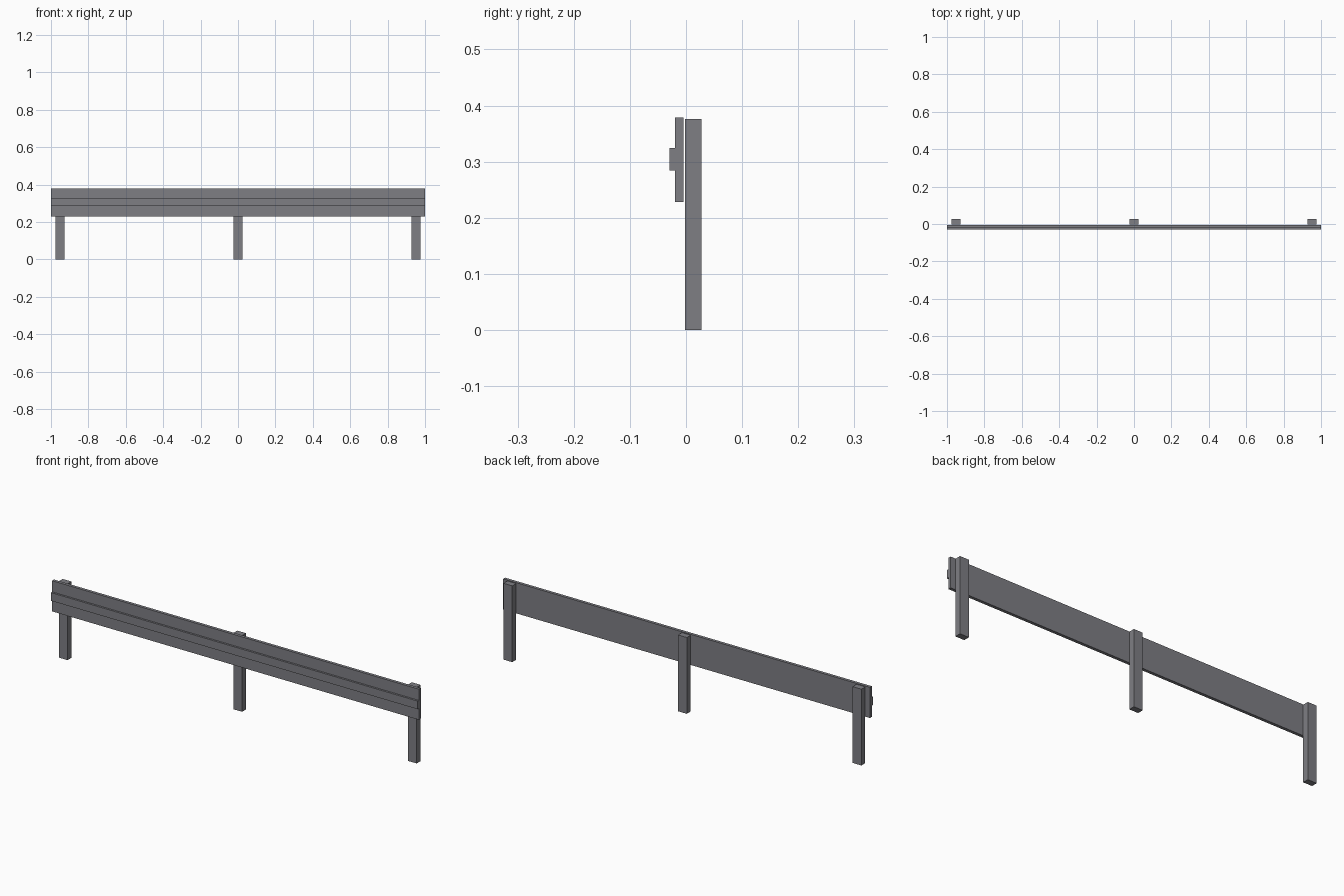
import bpy

cube = bpy.data.objects.get("Cube")
if cube:
    bpy.data.objects.remove(cube, do_unlink=True)

# Single grey metal colour
GREY = (0.21, 0.21, 0.23, 1.0)
grey = bpy.data.materials.new("steel_grey")
grey.use_nodes = True
grey.diffuse_color = GREY
for node in grey.node_tree.nodes:
    if node.type == 'BSDF_PRINCIPLED':
        node.inputs["Base Color"].default_value = GREY


def box(name, x, y, z):
    """Box spanning the given (min, max) range on each axis."""
    spans = (x, y, z)
    bpy.ops.mesh.primitive_cube_add(size=1, location=[(a + b) / 2 for a, b in spans])
    obj = bpy.context.object
    obj.name = name
    obj.scale = [b - a for a, b in spans]
    bpy.ops.object.transform_apply(location=False, rotation=False, scale=True)
    obj.data.materials.append(grey)
    return obj


# Long rail board with a raised rib along its front
box("rail_board", (-1, 1), (-0.0195, -0.0045), (0.228, 0.379))
box("rail_rib", (-1, 1), (-0.029, -0.0195), (0.284, 0.324))

# Three upright posts standing just behind the board
for name, x in (("right_post", -0.952), ("middle_post", 0), ("left_post", 0.952)):
    box(name, (x - 0.024, x + 0.024), (-0.002, 0.028), (0, 0.376))
